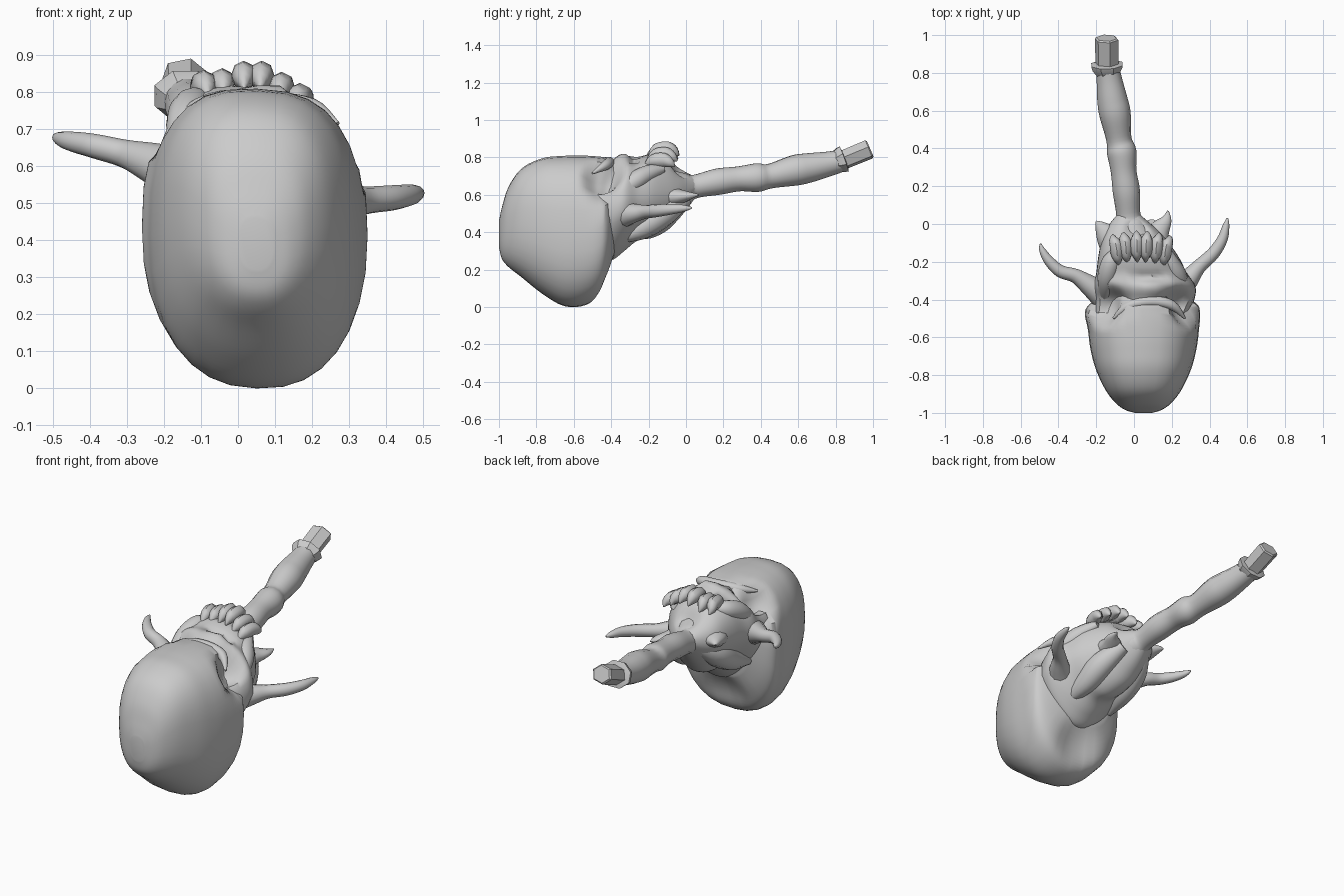
import bpy, bmesh, math
from mathutils import Vector


def spline(rows, steps):
    """Catmull-Rom through tuples of any length."""
    out = []
    for i in range(len(rows) - 1):
        a, b, c, d = (rows[max(0, min(len(rows) - 1, i + k))] for k in (-1, 0, 1, 2))
        for s in range(steps):
            t = s / steps
            out.append(tuple(q + 0.5 * t * (r - p + t * (2*p - 5*q + 4*r - w + t * (3*(q - r) + w - p)))
                             for p, q, r, w in zip(a, b, c, d)))
    return out + [rows[-1]]


def skin(name, rings, angle=50):
    bm = bmesh.new()
    loops = [[bm.verts.new(p) for p in r] for r in rings]
    n = len(rings[0])
    for a, b in zip(loops, loops[1:]):
        for i in range(n):
            j = (i + 1) % n
            bm.faces.new((a[i], a[j], b[j], b[i]))
    bm.faces.new(loops[0][::-1])
    bm.faces.new(loops[-1])
    bmesh.ops.recalc_face_normals(bm, faces=bm.faces)
    me = bpy.data.meshes.new(name)
    bm.to_mesh(me)
    bm.free()
    ob = bpy.data.objects.new(name, me)
    bpy.context.collection.objects.link(ob)
    bpy.ops.object.select_all(action='DESELECT')
    bpy.context.view_layer.objects.active = ob
    ob.select_set(True)
    bpy.ops.object.shade_smooth_by_angle(angle=math.radians(angle))
    return ob


def loft(name, sections, n=32, power=(2.5, 2.5), roll=0.0, taper=0.0, dents=()):
    """Sections along y: (y, centre x, half width, z low, z high).
    Power squares off the (upper, lower) half, taper narrows the lower half.
    Dents: (centre, radius, push vector)."""
    rings = []
    for y, cx, hw, lo, hi in spline(sections, 5):
        ring = []
        for i in range(n):
            a = 2 * math.pi * i / n
            c, s = math.cos(a), math.sin(a)
            e = 2 / power[s < 0]
            dx = hw * math.copysign(abs(c) ** e, c) * (1 - taper * max(0, -s))
            z = (lo + hi) / 2 + (hi - lo) / 2 * math.copysign(abs(s) ** e, s)
            p = Vector((cx + dx, y, z - roll * dx))
            move = Vector()
            for centre, rad, push in dents:
                d = (p - Vector(centre)).length / rad
                if d < 1:
                    move += Vector(push) * (1 - d * d) ** 2
            ring.append(p + move)
        rings.append(ring)
    return skin(name, rings)


def tube(name, pts, n=12, steps=5, flat=1.0, angle=50, turn=0.0):
    """Points along a path: (x, y, z, radius)."""
    rows = spline(pts, steps)
    rings = []
    for i, r in enumerate(rows):
        t = Vector(rows[min(i + 1, len(rows) - 1)][:3]) - Vector(rows[max(i - 1, 0)][:3])
        t.normalize()
        u = t.cross(Vector((0, 0, 1))).normalized()
        v = u.cross(t)
        rings.append([Vector(r[:3]) + r[3] * (u * math.cos(a) + v * flat * math.sin(a))
                      for a in (turn + 2 * math.pi * k / n for k in range(n))])
    return skin(name, rings, angle)


# big rounded cranium
loft("cranium", [
    (-1.0, .05, .045, .32, .46), (-.985, .05, .095, .26, .53), (-.95, .05, .145, .215, .64),
    (-.88, .05, .20, .16, .74), (-.77, .05, .252, .072, .795), (-.66, .05, .281, .008, .808),
    (-.56, .05, .294, .004, .81), (-.47, .045, .305, .05, .805), (-.42, .05, .28, .14, .795),
    (-.38, .05, .20, .27, .76)], power=(2.6, 2.35), roll=.03,
    dents=[((.31, -.42, .70), .17, (-.08, -.03, -.06)), ((-.21, -.42, .76), .17, (.08, -.03, -.07)),
           ((.05, -.40, .14), .18, (0, -.04, .02))])

# face with sunken eyes, nose and cheeks
loft("face", [
    (-.47, .04, .25, .27, .76), (-.40, .055, .265, .25, .785), (-.33, .055, .27, .30, .805),
    (-.26, .04, .24, .355, .80), (-.18, .025, .215, .37, .815), (-.10, .005, .18, .41, .79),
    (-.04, -.01, .145, .47, .745), (.01, -.022, .10, .53, .715), (.06, -.03, .05, .60, .69)],
    n=40, power=(2.4, 2.2), roll=.10, taper=.35,
    dents=[((.24, -.44, .72), .14, (-.04, 0, -.10)), ((-.13, -.44, .77), .14, (.04, 0, -.10)),
           ((.09, -.34, .79), .07, (0, 0, .03)), ((.05, -.28, .80), .045, (0, 0, -.03)),
           ((.13, -.28, .79), .045, (0, 0, -.03)), ((.02, -.04, .74), .09, (0, 0, -.04))])

# cheek bones, jaw plates and brow ridge
tube("cheek_left", [(-.16, -.42, .60, .02), (-.145, -.30, .715, .05), (-.12, -.20, .765, .05), (-.09, -.14, .78, .02)])
tube("cheek_right", [(.26, -.42, .55, .02), (.235, -.29, .66, .05), (.19, -.20, .715, .045), (.16, -.12, .74, .02)])
for side, x, dz in (("left", -.105, .04), ("right", .13, .0)):
    tube("jaw_plate_" + side, [(x * 1.3, -.38, .36 + dz, .02), (x * 1.15, -.24, .42 + dz, .06),
                              (x, -.12, .50 + dz, .07), (x * .6, .0, .58 + dz, .04)])
tube("brow_ridge", [(-.11, -.50, .755, .006), (-.03, -.435, .772, .026), (.09, -.41, .775, .028),
                    (.20, -.43, .758, .026), (.27, -.50, .715, .006)], n=10)

# tusk-like horns
tube("horn_left", [(-.16, -.38, .58, .075), (-.235, -.325, .61, .055), (-.31, -.275, .635, .038),
                   (-.39, -.25, .655, .033), (-.45, -.195, .667, .027), (-.485, -.14, .676, .017),
                   (-.495, -.105, .682, .005)])
tube("horn_right", [(.23, -.35, .49, .075), (.29, -.29, .50, .055), (.345, -.225, .508, .038),
                    (.42, -.155, .515, .034), (.468, -.08, .523, .028), (.487, -.01, .528, .018),
                    (.495, .03, .53, .005)])

# spikes at the jaw corners
tube("jaw_spike_left", [(-.08, -.14, .63, .09), (-.14, -.06, .65, .065), (-.18, -.01, .66, .03), (-.20, .015, .66, .004)], flat=.7)
tube("jaw_spike_right", [(.09, -.13, .59, .09), (.13, -.04, .59, .06), (.17, .02, .595, .03), (.18, .07, .60, .004)], flat=.7)

# row of pointed teeth over the muzzle
for i, (x, z) in enumerate([(-.095, .815), (-.045, .82), (.015, .84), (.065, .84), (.12, .81), (.17, .78)]):
    fan = (x - .03) * .12
    y = -.115 - 1.2 * (x - .03) ** 2
    tube("tooth_%d" % i, [(x - fan, y - .085, z - .03, .004), (x - fan * .5, y - .04, z, .03),
                          (x, y + .02, z + .005, .034), (x + fan, y + .055, z - .01, .022),
                          (x + fan, y + .078, z - .03, .003)], n=8, steps=3, flat=1.15)

# knobbly bone handle
tube("handle", [(.0, -.08, .62, .12), (-.02, .0, .635, .085), (-.03, .05, .645, .064), (-.04, .17, .67, .072),
                (-.055, .28, .685, .068), (-.065, .38, .692, .078), (-.08, .45, .70, .067),
                (-.10, .58, .73, .083), (-.115, .66, .745, .08), (-.13, .76, .765, .068),
                (-.14, .84, .785, .060)], n=14)

# flared collar and chamfered end block
tube("collar", [(-.138, .79, .772, .06), (-.142, .825, .785, .085), (-.143, .845, .792, .09), (-.143, .85, .794, .06)],
     n=8, steps=1, flat=.85, angle=30, turn=math.pi / 8)
tube("end_block", [(-.143, .82, .778, .062), (-.145, .978, .843, .064), (-.145, .985, .846, .055)],
     n=6, steps=1, flat=.85, angle=30, turn=.25)
